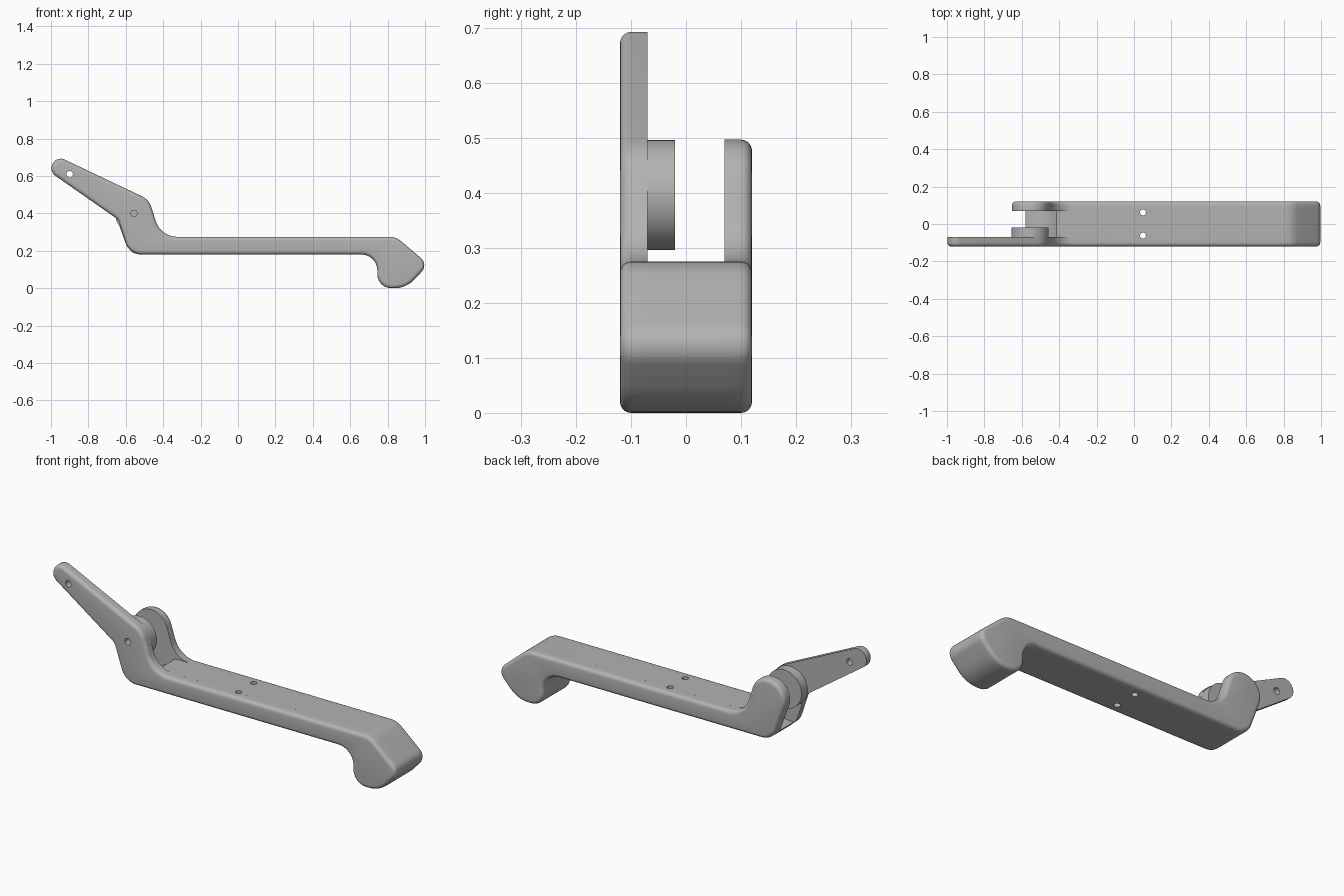
import bpy, bmesh, math
from mathutils import Vector

cube = bpy.data.objects.get("Cube")
if cube:
    bpy.data.objects.remove(cube)

grey = bpy.data.materials.new("light grey")
grey.use_nodes = True
grey.diffuse_color = (0.45, 0.45, 0.45, 1)
grey.node_tree.nodes["Principled BSDF"].inputs["Base Color"].default_value = grey.diffuse_color

PIVOT = Vector((-0.556, 0.396))
OUTER, INNER = 0.12, 0.07


def rounded(corners, steps=10):
    """Turn (x, z, radius) corners into an outline with filleted corners."""
    out = []
    for i, (x, z, r) in enumerate(corners):
        p = Vector((x, z))
        if r == 0:
            out.append(p)
            continue
        a = (Vector(corners[i - 1][:2]) - p).normalized()
        b = (Vector(corners[(i + 1) % len(corners)][:2]) - p).normalized()
        half = a.angle(b) / 2
        centre = p + (a + b).normalized() * (r / math.sin(half))
        start = p + a * (r / math.tan(half)) - centre
        end = p + b * (r / math.tan(half)) - centre
        turn = math.pi - 2 * half
        for k in range(steps + 1):
            t = k / steps
            out.append(centre + (start * math.sin((1 - t) * turn)
                                 + end * math.sin(t * turn)) / math.sin(turn))
    return out


def finish(bm, name):
    bmesh.ops.recalc_face_normals(bm, faces=bm.faces)
    mesh = bpy.data.meshes.new(name)
    bm.to_mesh(mesh)
    bm.free()
    mesh.materials.append(grey)
    obj = bpy.data.objects.new(name, mesh)
    bpy.context.collection.objects.link(obj)
    return obj


def slab(name, outline, y0, y1, bevel=0):
    """Extrude an outline from y0 to y1, rounding the rim at y0."""
    bm = bmesh.new()
    cap = bm.faces.new([bm.verts.new((p.x, y0, p.y)) for p in outline])
    far = bmesh.ops.extrude_face_region(bm, geom=[cap], use_keep_orig=True)
    moved = [g for g in far["geom"] if isinstance(g, bmesh.types.BMVert)]
    bmesh.ops.translate(bm, verts=moved, vec=(0, y1 - y0, 0))
    bmesh.ops.recalc_face_normals(bm, faces=bm.faces)
    if bevel:
        rim = [e for e in bm.edges if all(abs(v.co.y - y0) < 1e-5 for v in e.verts)]
        bmesh.ops.bevel(bm, geom=rim, offset=bevel, segments=5, profile=0.5,
                        affect='EDGES', clamp_overlap=False)
    return finish(bm, name)


def circle(c, r, n=64):
    return [Vector((c[0] + r * math.cos(k * math.tau / n),
                    c[1] + r * math.sin(k * math.tau / n))) for k in range(n)]


def drill(obj, cutters):
    for c in cutters:
        m = obj.modifiers.new("hole", 'BOOLEAN')
        m.operation, m.solver, m.object = 'DIFFERENCE', 'EXACT', c


# Shared outline of bar and hook, from the neck fillet round to the heel
bar = [(-0.413, 0.275, 0.12), (0.845, 0.275, 0.1), (1.018, 0.127, 0.05),
       (0.9, 0, 0.15), (0.745, 0, 0.075), (0.745, 0.18, 0.085)]
heel = [(-0.579, 0.18, 0.09)]

# Front side with the long arm
arm = [(-0.641, 0.367, 0.04), (-1.013, 0.627, 0.048),
       (-0.967, 0.707, 0.048), (-0.476, 0.474, 0.1)]
front = slab("front_side_with_arm", rounded(bar + heel + arm), -OUTER, -INNER, 0.02)

# Back side with the short rounded ear
ear = [(-0.681, 0.461, 0.095), (-0.491, 0.521, 0.095)]
back = slab("back_side_with_ear", rounded(bar + heel + ear), OUTER, INNER, 0.02)

# Core of the bar, hollowed round the pivot
hollow = []
for k in range(17):
    a = math.radians(-97 + k * 56.7 / 16)
    hollow.append(PIVOT + 0.187 * Vector((math.cos(a), math.sin(a))))
toe = [(-0.514, 0.18, 0), (-0.535, 0.182, 0), (-0.56, 0.189, 0), (-0.577, 0.206, 0)]
core_outline = rounded([(p.x, p.y, 0) for p in hollow] + bar[1:] + toe)
core = slab("bar_core", core_outline, -INNER, INNER)

# Pivot boss on the inside of the arm
boss = slab("pivot_boss", circle(PIVOT, 0.1), -INNER, -0.02)

# Hole cutters
arm_hole = slab("arm_hole_cutter", circle((-0.9, 0.61), 0.017, 24), -0.2, 0)
pivot_hole = slab("pivot_hole_cutter", circle((-0.556, 0.4), 0.017, 24), -0.2, 0)
screw_holes = []
for side in (-1, 1):
    bm = bmesh.new()
    bmesh.ops.create_cone(bm, cap_ends=True, segments=24, radius1=0.016,
                          radius2=0.016, depth=0.4)
    bmesh.ops.translate(bm, verts=bm.verts, vec=(0.048, side * 0.062, 0.22))
    screw_holes.append(finish(bm, "screw_hole_cutter"))

drill(front, [arm_hole, pivot_hole, screw_holes[0]])
drill(boss, [pivot_hole])
drill(core, screw_holes)
drill(back, [screw_holes[1]])

# Bake the holes, then smooth with sharp edges kept
for obj in (front, back, core, boss):
    bpy.ops.object.select_all(action='DESELECT')
    bpy.context.view_layer.objects.active = obj
    obj.select_set(True)
    for m in list(obj.modifiers):
        bpy.ops.object.modifier_apply(modifier=m.name)
    bpy.ops.object.shade_smooth_by_angle(angle=math.radians(30))
for cutter in [arm_hole, pivot_hole] + screw_holes:
    bpy.data.objects.remove(cutter)
